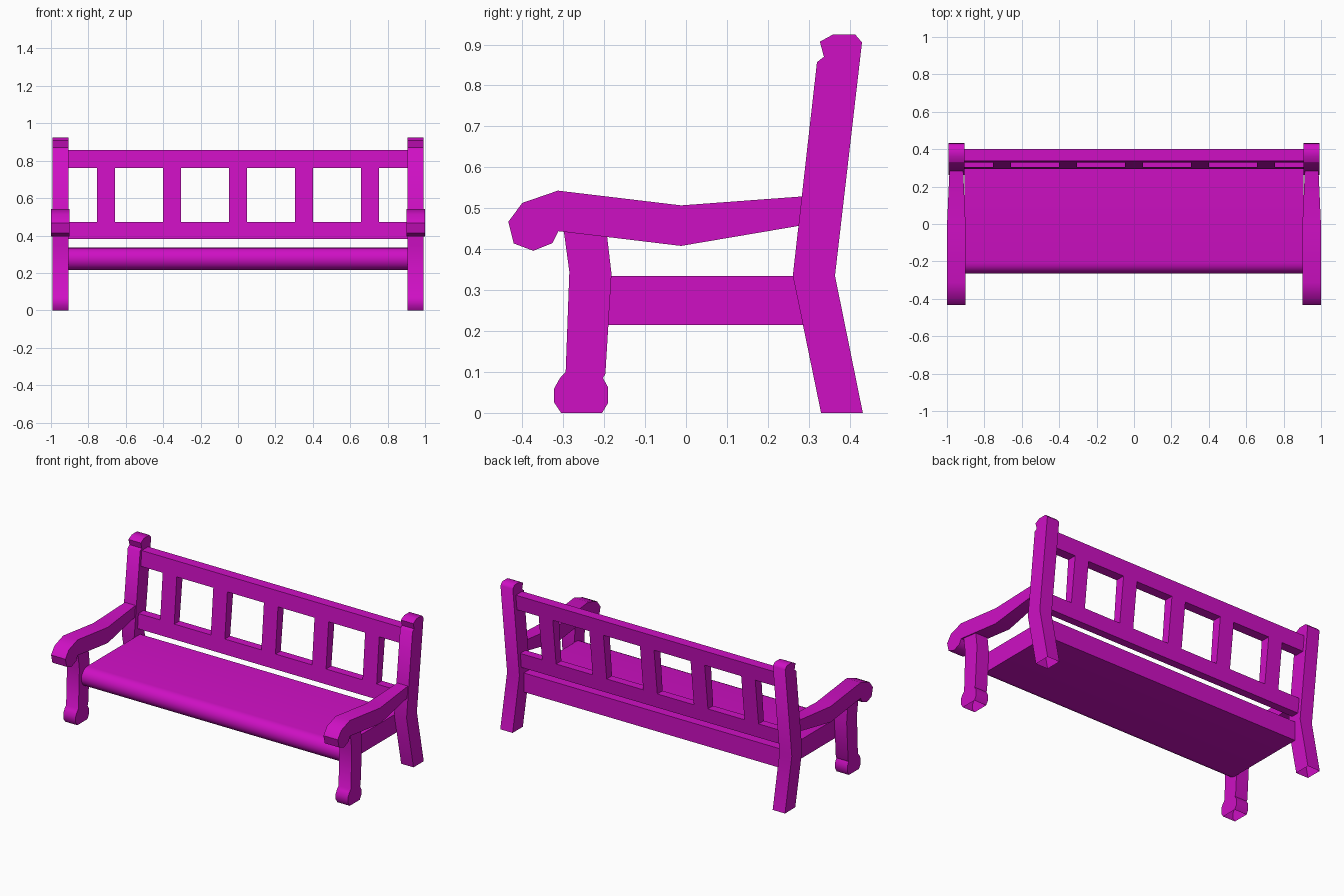
import bpy, bmesh, math

if "Cube" in bpy.data.objects:
    bpy.data.objects.remove(bpy.data.objects["Cube"])

mat = bpy.data.materials.new("magenta_paint")
mat.diffuse_color = (0.62, 0.005, 0.55, 1)
mat.use_nodes = True
mat.node_tree.nodes["Principled BSDF"].inputs["Base Color"].default_value = mat.diffuse_color


def extrude_profile(name, profile, x_mid, half_width, open_base=False):
    """Sweep a (y, z) outline across x; half_width may vary with y."""
    bm = bmesh.new()
    sides = []
    for s in (-1, 1):
        sides.append([bm.verts.new((x_mid + s * half_width(y), y, z)) for y, z in profile])
    a, b = sides
    n = len(profile)
    bm.faces.new(a)
    bm.faces.new(b[::-1])
    for i in range(n):
        j = (i + 1) % n
        if open_base and profile[i][1] == 0 and profile[j][1] == 0:
            continue
        bm.faces.new((a[i], b[i], b[j], a[j]))
    bmesh.ops.recalc_face_normals(bm, faces=bm.faces)
    me = bpy.data.meshes.new(name)
    bm.to_mesh(me)
    bm.free()
    me.materials.append(mat)
    ob = bpy.data.objects.new(name, me)
    bpy.context.collection.objects.link(ob)
    bpy.ops.object.select_all(action='DESELECT')
    ob.select_set(True)
    bpy.context.view_layer.objects.active = ob
    bpy.ops.object.shade_smooth_by_angle(angle=math.radians(50))
    return ob


# Side outlines (y, z)
back_post = [(0.33, 0), (0.432, 0), (0.364, 0.335), (0.43, 0.905), (0.413, 0.925),
             (0.36, 0.925), (0.327, 0.907), (0.337, 0.87), (0.32, 0.857), (0.261, 0.335)]
front_leg = [(-0.305, 0), (-0.205, 0), (-0.19, 0.025), (-0.19, 0.062), (-0.203, 0.085),
             (-0.197, 0.095), (-0.182, 0.34), (-0.195, 0.45), (-0.298, 0.46),
             (-0.298, 0.44), (-0.285, 0.345), (-0.294, 0.1), (-0.308, 0.085),
             (-0.322, 0.06), (-0.322, 0.025)]
armrest = [(-0.313, 0.543), (-0.012, 0.507), (0.3, 0.53), (0.3, 0.461), (-0.012, 0.408),
           (-0.195, 0.43), (-0.312, 0.444), (-0.326, 0.415), (-0.373, 0.396),
           (-0.421, 0.414), (-0.434, 0.467), (-0.4, 0.513)]

for side, label in ((-1, "left"), (1, "right")):
    x = side * 0.95
    extrude_profile("back_post_" + label, back_post, x, lambda y: 0.043, True)
    extrude_profile("front_leg_" + label, front_leg, x, lambda y: 0.043, True)
    # armrest narrows towards the back post
    extrude_profile("armrest_" + label, armrest, x,
                    lambda y: 0.05 - 0.045 * max(0, y + 0.012))

# Seat slab with a bullnose front edge
r = 0.06
seat = [(0.32, 0.335), (0.32, 0.215)]
for i in range(11):
    a = math.pi * i / 10
    seat.append((-0.205 - r * math.sin(a), 0.275 - r * math.cos(a)))
extrude_profile("seat", seat, 0, lambda y: 0.907)


def leaning_bar(name, z0, z1, x_mid, half):
    """Bar following the lean of the backrest."""
    front = lambda z: 0.295 + 0.087 * (z - 0.38)
    back = lambda z: 0.345 + 0.115 * (z - 0.38)
    pts = [(front(z0), z0), (back(z0), z0), (back(z1), z1), (front(z1), z1)]
    return extrude_profile(name, pts, x_mid, lambda y: half)


# Backrest rails and slats
leaning_bar("lower_back_rail", 0.38, 0.472, 0, 0.909)
leaning_bar("upper_back_rail", 0.76, 0.856, 0, 0.909)
for i in range(5):
    leaning_bar(f"back_slat_{i + 1}", 0.472, 0.76, (i - 2) * 0.353, 0.049)
